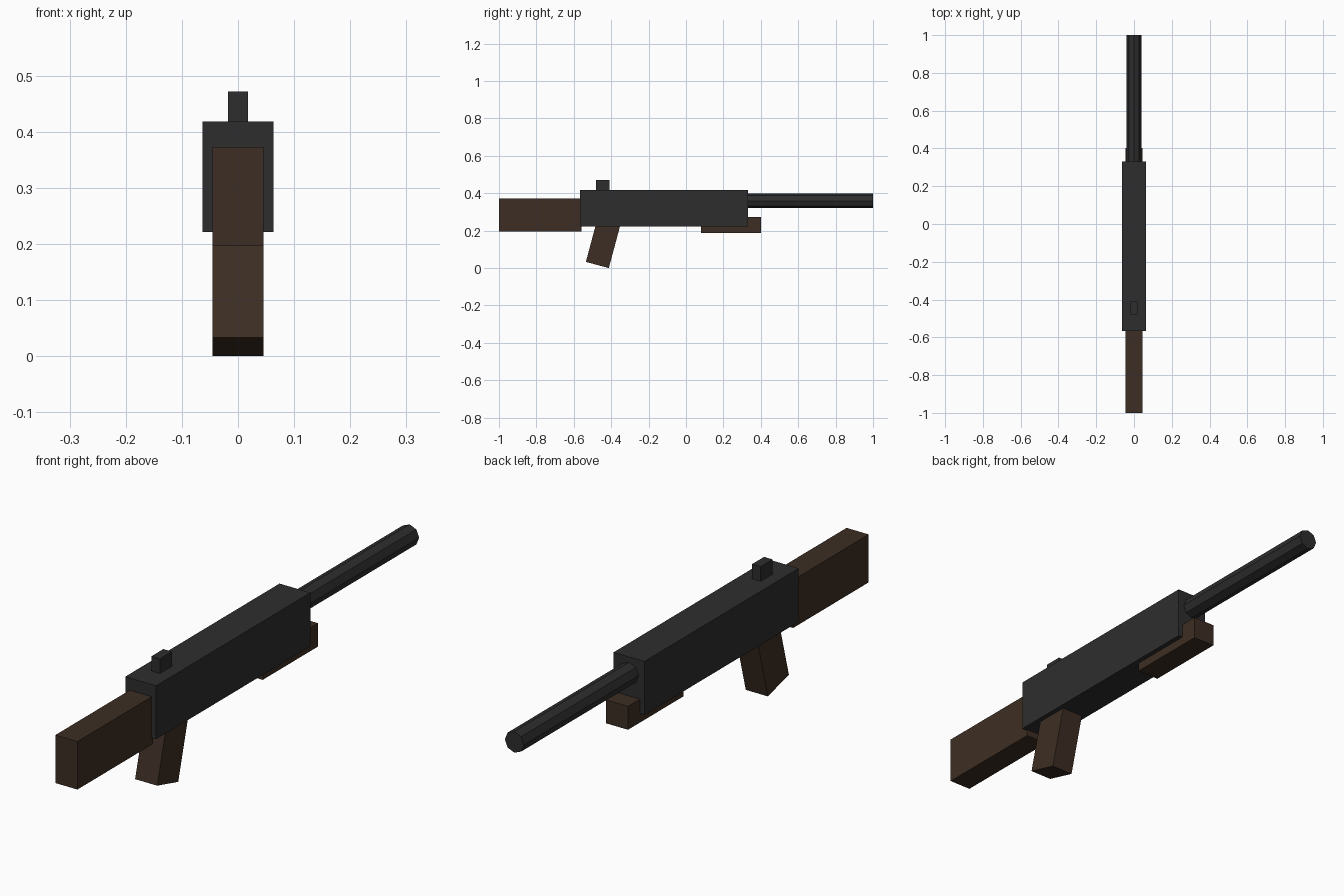
import bpy, bmesh, math
from mathutils import Matrix, Vector

if "Cube" in bpy.data.objects:
    bpy.data.objects.remove(bpy.data.objects["Cube"])


def material(name, rgb):
    m = bpy.data.materials.new(name)
    m.diffuse_color = (*rgb, 1.0)
    m.use_nodes = True
    m.node_tree.nodes["Principled BSDF"].inputs["Base Color"].default_value = m.diffuse_color
    return m


metal = material("dark_grey_metal", (0.027, 0.027, 0.027))
wood = material("dark_brown_wood", (0.046, 0.027, 0.017))


def finish(name, bm, mat):
    bmesh.ops.recalc_face_normals(bm, faces=bm.faces)
    me = bpy.data.meshes.new(name)
    bm.to_mesh(me)
    bm.free()
    me.materials.append(mat)
    ob = bpy.data.objects.new(name, me)
    bpy.context.collection.objects.link(ob)
    return ob


def box(name, half_x, y0, y1, z0, z1, mat):
    bm = bmesh.new()
    size = Matrix.Diagonal((2 * half_x, y1 - y0, z1 - z0, 1))
    move = Matrix.Translation((0, (y0 + y1) / 2, (z0 + z1) / 2))
    bmesh.ops.create_cube(bm, size=1, matrix=move @ size)
    return finish(name, bm, mat)


# Straight box parts along the length
box("receiver", 0.063, -0.567, 0.332, 0.221, 0.418, metal)
box("stock", 0.045, -1.0, -0.56, 0.196, 0.373, wood)
box("handguard", 0.045, 0.08, 0.402, 0.188, 0.274, wood)
box("rear_sight", 0.0175, -0.48, -0.41, 0.41, 0.472, metal)

# Eight-sided barrel
bm = bmesh.new()
bmesh.ops.create_cone(
    bm, cap_ends=True, segments=8, radius1=0.039, radius2=0.039, depth=0.68,
    matrix=Matrix.Translation((0, 0.66, 0.359)) @ Matrix.Rotation(math.pi / 2, 4, 'X'))
finish("barrel", bm, metal)

# Grip leaning back by 15 degrees, its top buried in the receiver
tilt = math.radians(15)
width, length = 0.127, 0.255
up = Vector((0, math.sin(tilt), math.cos(tilt)))
centre = Vector((0, -0.474, width / 2 * math.sin(tilt))) + up * length / 2
bm = bmesh.new()
bmesh.ops.create_cube(
    bm, size=1,
    matrix=Matrix.Translation(centre) @ Matrix.Rotation(-tilt, 4, 'X')
    @ Matrix.Diagonal((0.09, width, length, 1)))
finish("grip", bm, wood)
